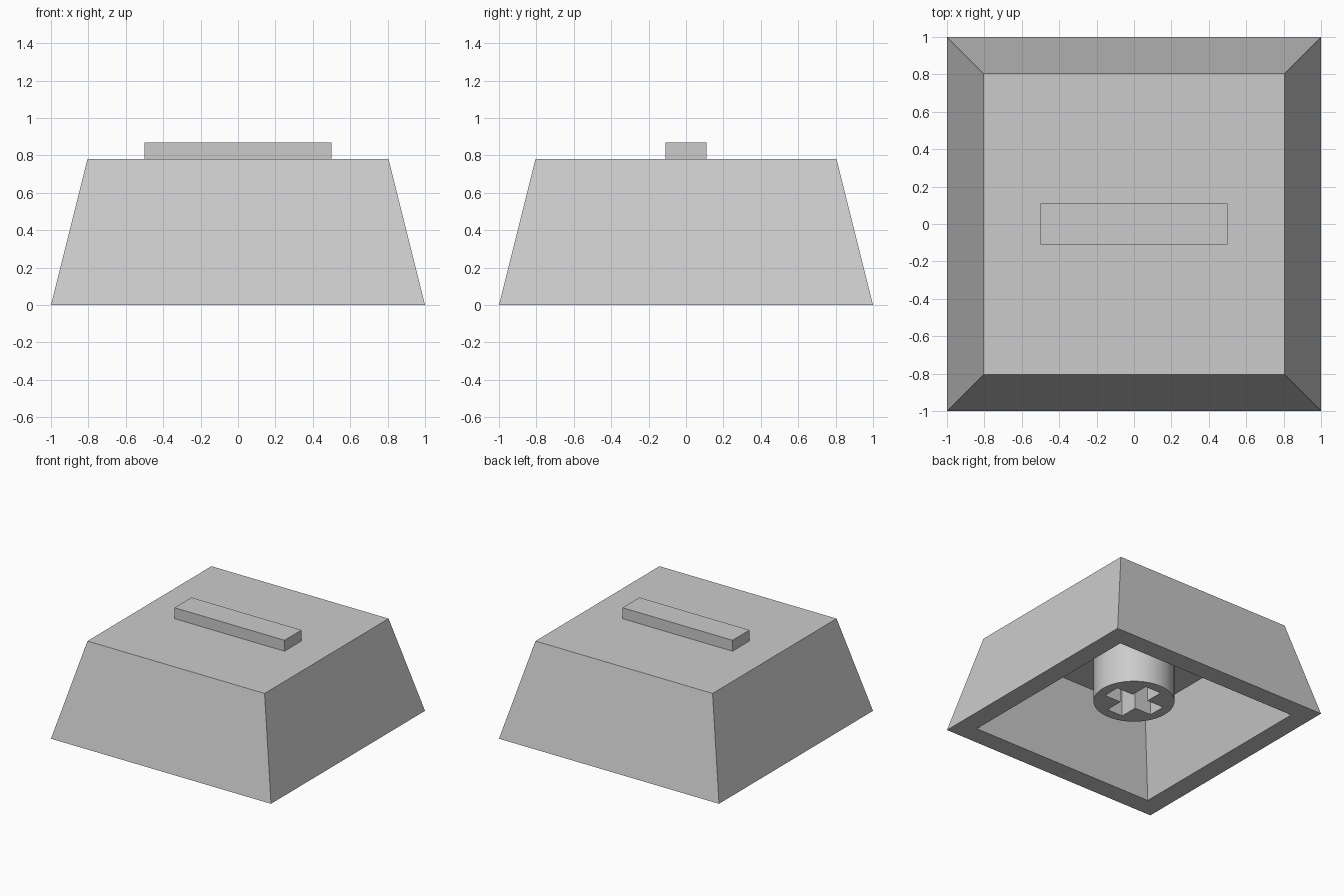
import bpy, bmesh
from math import radians

if "Cube" in bpy.data.objects:
    bpy.data.objects.remove(bpy.data.objects["Cube"], do_unlink=True)

# One matte grey plastic for every part
grey = bpy.data.materials.new("light grey plastic")
grey.use_nodes = True
colour = (0.6, 0.6, 0.6, 1)
grey.diffuse_color = colour
grey.node_tree.nodes["Principled BSDF"].inputs["Base Color"].default_value = colour


def make_object(name, bm):
    bmesh.ops.recalc_face_normals(bm, faces=bm.faces)
    mesh = bpy.data.meshes.new(name)
    bm.to_mesh(mesh)
    bm.free()
    mesh.materials.append(grey)
    obj = bpy.data.objects.new(name, mesh)
    bpy.context.scene.collection.objects.link(obj)
    return obj


def loft(name, outlines):
    """Skin a list of matching 3D outlines and close both ends."""
    bm = bmesh.new()
    rings = [[bm.verts.new(p) for p in outline] for outline in outlines]
    n = len(rings[0])
    for a, b in zip(rings, rings[1:]):
        for i in range(n):
            j = (i + 1) % n
            bm.faces.new((a[i], a[j], b[j], b[i]))
    bm.faces.new(rings[0])
    bm.faces.new(rings[-1])
    return make_object(name, bm)


def rectangle(hx, hy, z):
    return [(-hx, -hy, z), (hx, -hy, z), (hx, hy, z), (-hx, hy, z)]


def cross(a, w, z):
    arm = [(a, -w), (a, w), (w, w)]
    points = []
    for turn in range(4):
        points += [(x, y, z) for x, y in arm]
        arm = [(-y, x) for x, y in arm]
    return points


# Tapered hollow cap: cavity ceiling, inner rim, outer rim, top
CEILING = 0.64
loft("cap_shell", [rectangle(h, h, z) for h, z in
                   ((0.68, CEILING), (0.84, 0), (1, 0), (0.805, 0.78))])

# Raised bar on the top face
loft("raised_bar", [rectangle(0.5, 0.11, z) for z in (0.78, 0.87)])

# Round mounting stem hanging from the ceiling
STEM_BOTTOM, STEM_TOP = 0.178, 0.66
bm = bmesh.new()
bmesh.ops.create_cone(bm, cap_ends=True, segments=64, radius1=0.305,
                      radius2=0.305, depth=STEM_TOP - STEM_BOTTOM)
bmesh.ops.translate(bm, verts=bm.verts, vec=(0, 0, (STEM_TOP + STEM_BOTTOM) / 2))
stem = make_object("mounting_stem", bm)

# Cross-shaped socket cut up into the stem
cutter = loft("socket_cutter", [cross(0.224, 0.072, z) for z in (0.1, CEILING)])
cutter.hide_render = True
cut = stem.modifiers.new("socket", "BOOLEAN")
cut.operation = "DIFFERENCE"
cut.solver = "EXACT"
cut.object = cutter
bpy.ops.object.select_all(action="DESELECT")
bpy.context.view_layer.objects.active = stem
stem.select_set(True)
bpy.ops.object.modifier_apply(modifier=cut.name)
bpy.data.objects.remove(cutter, do_unlink=True)
bpy.ops.object.shade_smooth_by_angle(angle=radians(30))
